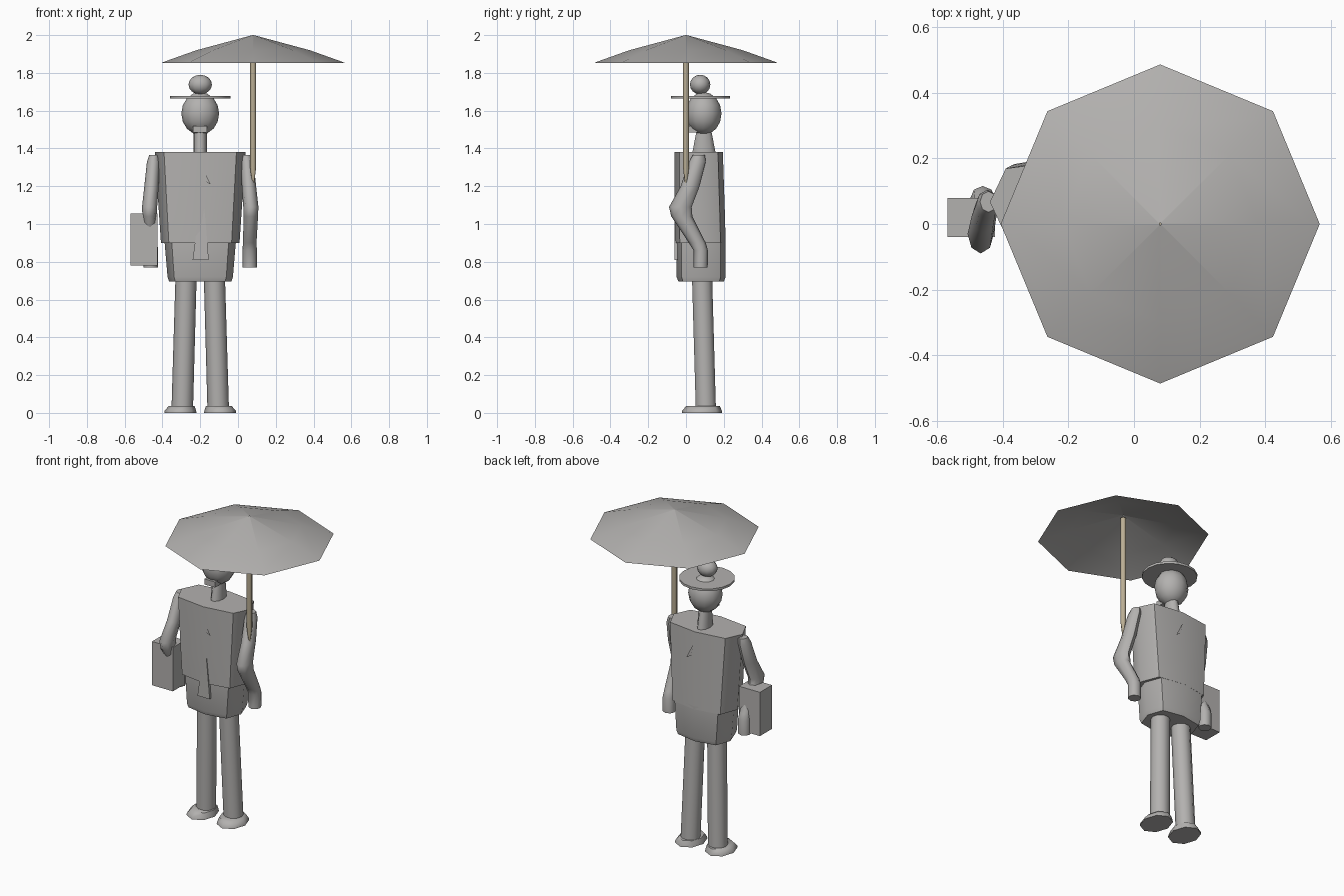
import bpy, math

if "Cube" in bpy.data.objects:
    bpy.data.objects.remove(bpy.data.objects["Cube"])


def material(name, rgb):
    m = bpy.data.materials.new(name)
    m.diffuse_color = (*rgb, 1)
    m.use_nodes = True
    m.node_tree.nodes["Principled BSDF"].inputs["Base Color"].default_value = m.diffuse_color
    return m


GREY = material("stone grey", (0.45, 0.44, 0.43))
TAN = material("pale wood", (0.50, 0.43, 0.30))
CX = -0.2  # centre line of the figure


def make(name, verts, faces, mat=GREY, angle=55):
    me = bpy.data.meshes.new(name)
    me.from_pydata(verts, [], faces)
    me.validate()
    me.materials.append(mat)
    ob = bpy.data.objects.new(name, me)
    bpy.context.collection.objects.link(ob)
    bpy.ops.object.select_all(action='DESELECT')
    ob.select_set(True)
    bpy.context.view_layer.objects.active = ob
    bpy.ops.object.shade_smooth_by_angle(angle=math.radians(angle))
    return ob


def loft(name, rings, n=8, mat=GREY, power=1.0, mirror=False, turn=0.0, angle=55, caps=True):
    """Stack horizontal rings (x, y, z, rx, ry) into a closed tube."""
    verts, faces = [], []
    for x, y, z, rx, ry in rings:
        for i in range(n):
            a = 2 * math.pi * (i + turn) / n
            c, s = math.cos(a), math.sin(a)
            px = x + rx * math.copysign(abs(c) ** power, c)
            py = y + ry * math.copysign(abs(s) ** power, s)
            verts.append((2 * CX - px if mirror else px, py, z))
    for r in range(len(rings) - 1):
        for i in range(n):
            j = (i + 1) % n
            faces.append((r*n + i, r*n + j, (r+1)*n + j, (r+1)*n + i))
    if caps:
        faces.append(tuple(reversed(range(n))))
        faces.append(tuple(range((len(rings) - 1) * n, len(rings) * n)))
    if mirror:
        faces = [tuple(reversed(f)) for f in faces]
    return make(name, verts, faces, mat, angle)


def ball(name, x, y, z, rx, ry, rz, n=12, rows=8):
    rings = []
    for k in range(rows + 1):
        t = math.pi * k / rows
        s = max(math.sin(t), 0.02)
        rings.append((x, y, z - rz * math.cos(t), rx * s, ry * s))
    return loft(name, rings, n)


def box(name, x0, x1, y0, y1, z0, z1):
    v = [(x, y, z) for z in (z0, z1) for x, y in ((x0, y0), (x1, y0), (x1, y1), (x0, y1))]
    f = [(3, 2, 1, 0), (4, 5, 6, 7)] + [(i, (i+1) % 4, 4 + (i+1) % 4, 4 + i) for i in range(4)]
    return make(name, v, f)


# Umbrella: open octagonal canopy and pole
canopy = loft("umbrella_canopy", [
    (0.08, 0, 1.852, 0.487, 0.487), (0.08, 0, 1.863, 0.46, 0.46),
    (0.08, 0, 1.92, 0.30, 0.30), (0.08, 0, 2.0, 0.003, 0.003)], caps=False)
loft("umbrella_pole", [(0.08, 0, 1.2, 0.004, 0.004), (0.08, 0, 1.3, 0.016, 0.016),
                       (0.08, 0, 1.98, 0.016, 0.016)], mat=TAN)

# Coat and hips
loft("coat", [(CX, 0.075, 0.90, 0.208, 0.135), (CX, 0.072, 1.05, 0.218, 0.134),
              (CX, 0.067, 1.38, 0.24, 0.128)], power=0.65)
loft("hips", [(CX, 0.08, 0.695, 0.165, 0.12), (CX, 0.08, 0.72, 0.173, 0.13),
              (CX, 0.08, 0.92, 0.19, 0.13)], power=0.65)

# Tie: flared strip hanging down the front, with small lapel darts
make("tie", [(CX - 0.04, -0.06, 0.81), (CX + 0.045, -0.06, 0.81), (CX + 0.025, -0.062, 1.05),
             (CX + 0.008, -0.05, 1.18),
             (CX - 0.04, -0.045, 0.81), (CX + 0.045, -0.045, 0.81), (CX + 0.025, -0.045, 1.05),
             (CX + 0.008, -0.04, 1.18)],
     [(0, 1, 2, 3), (7, 6, 5, 4), (0, 4, 5, 1), (1, 5, 6, 2), (2, 6, 7, 3), (3, 7, 4, 0)], angle=30)
for name, y in (("front_dart", -0.065), ("back_dart", 0.203)):
    make(name, [(CX + 0.01, y, 1.30), (CX + 0.055, y, 1.21), (CX + 0.02, y, 1.23)], [(0, 1, 2)])

# Neck, head and mouth
loft("neck", [(CX, 0.095, 1.37, 0.036, 0.066), (CX, 0.095, 1.49, 0.036, 0.042)], 10)
ball("head", CX, 0.093, 1.585, 0.1, 0.095, 0.113)
box("mouth", CX - 0.037, CX + 0.037, 0.005, 0.06, 1.485, 1.52)

# Hat: brim and round crown
loft("hat_brim", [(CX, 0.077, 1.664, 0.16, 0.157), (CX, 0.077, 1.678, 0.16, 0.157)], 16)
ball("hat_crown", CX, 0.075, 1.738, 0.062, 0.054, 0.052)

# Limbs, built once and mirrored about the centre line
for side, m in (("left", False), ("right", True)):
    loft(side + "_arm", [
        (0.062, 0.078, 0.770, 0.038, 0.037), (0.062, 0.078, 0.86, 0.038, 0.038),
        (0.062, 0.060, 0.90, 0.036, 0.045), (0.068, -0.022, 1.04, 0.038, 0.056),
        (0.068, -0.030, 1.09, 0.040, 0.060), (0.058, 0.022, 1.20, 0.038, 0.050),
        (0.048, 0.060, 1.33, 0.034, 0.044), (0.044, 0.068, 1.365, 0.026, 0.032)],
        mirror=m)
    loft(side + "_leg", [(-0.105, 0.105, 0.025, 0.057, 0.056),
                         (-0.125, 0.085, 0.72, 0.056, 0.056)], 10, mirror=m)
    loft(side + "_foot", [(-0.095, 0.085, 0.0, 0.085, 0.107), (-0.095, 0.085, 0.012, 0.083, 0.105),
                          (-0.102, 0.09, 0.037, 0.068, 0.088)], mirror=m)

# Briefcase
box("briefcase", -0.57, -0.425, -0.04, 0.08, 0.78, 1.055)
